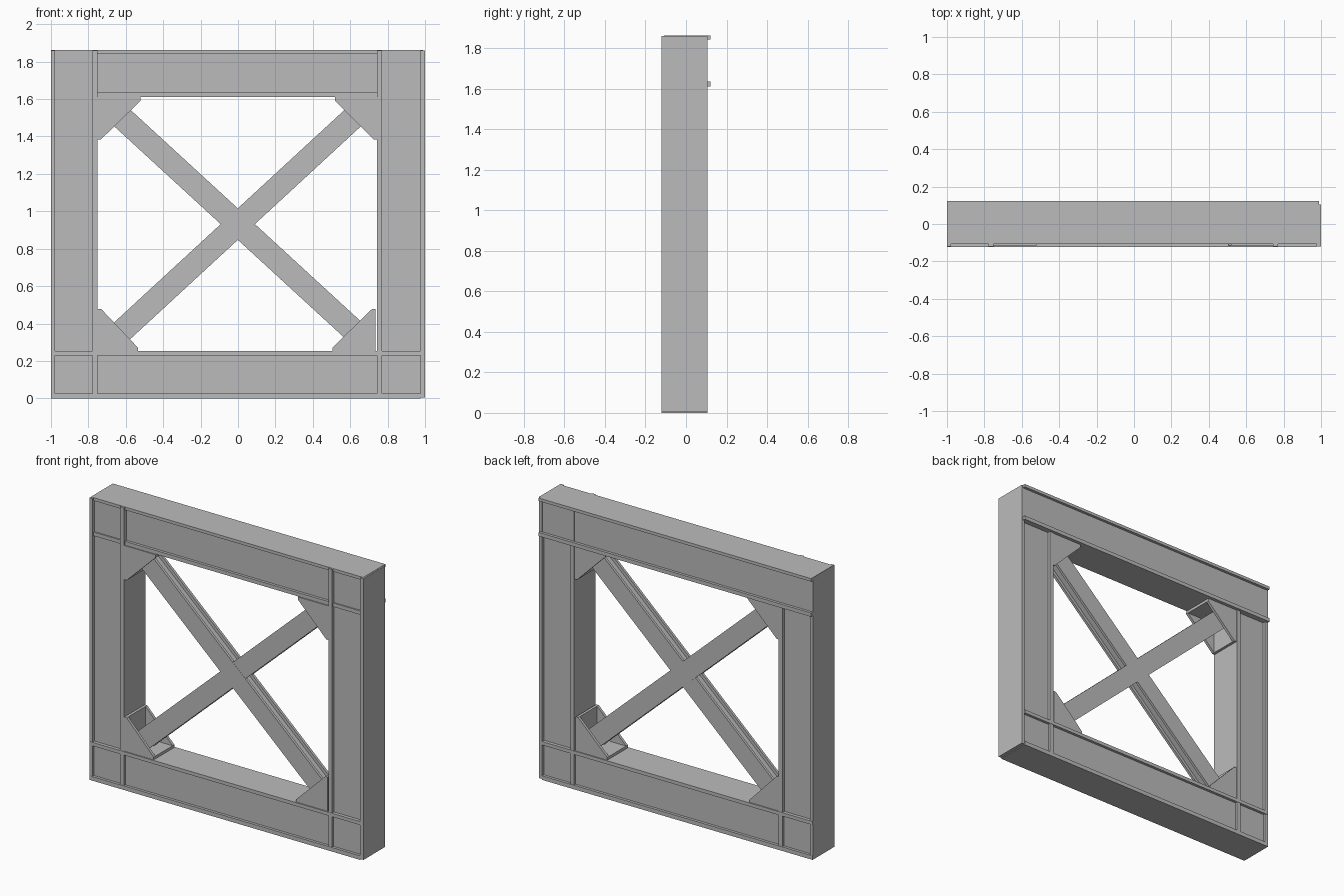
import bpy
import bmesh
from math import atan2, hypot
from mathutils import Matrix, Vector

if "Cube" in bpy.data.objects:
    bpy.data.objects.remove(bpy.data.objects["Cube"], do_unlink=True)

steel = bpy.data.materials.new("grey steel")
steel.use_nodes = True
GREY = (0.5, 0.5, 0.5, 1.0)
steel.diffuse_color = GREY
steel.node_tree.nodes["Principled BSDF"].inputs["Base Color"].default_value = GREY


def finish(name, bm):
    bmesh.ops.recalc_face_normals(bm, faces=bm.faces)
    mesh = bpy.data.meshes.new(name)
    bm.to_mesh(mesh)
    bm.free()
    mesh.materials.append(steel)
    obj = bpy.data.objects.new(name, mesh)
    bpy.context.collection.objects.link(obj)
    return obj


def add_box(bm, x, y, z):
    """Box spanning the (low, high) pair on each axis."""
    spans = (x, y, z)
    size = [b - a for a, b in spans]
    centre = Vector([(a + b) / 2 for a, b in spans])
    bmesh.ops.create_cube(bm, size=1, matrix=Matrix.Translation(centre) @ Matrix.Diagonal((*size, 1)))


def add_plate(bm, outline, y0, y1):
    """Extrude an x-z outline along y."""
    face = bm.faces.new([bm.verts.new((x, y0, z)) for x, z in outline])
    new = bmesh.ops.extrude_face_region(bm, geom=[face])["geom"]
    bmesh.ops.translate(bm, vec=(0, y1 - y0, 0), verts=[v for v in new if isinstance(v, bmesh.types.BMVert)])


# Columns: two wide flanges with a slightly recessed core
def column(name, outer, inner):
    bm = bmesh.new()
    for flange in (outer, inner):
        add_box(bm, flange, (-0.12, 0.105), (0.005, 1.86))
    low, high = sorted(outer + inner)[1:3]
    add_box(bm, (low, high), (-0.1, 0.085), (0.01, 1.855))
    finish(name, bm)


column("right_column", (-1.0, -0.978), (-0.777, -0.75))
column("left_column", (0.976, 1.0), (0.743, 0.771))


# Horizontal beams: the same section laid on its side
def beam(name, lower, upper, y, x_end):
    bm = bmesh.new()
    for flange in (lower, upper):
        add_box(bm, (-0.999, x_end), y, flange)
    add_box(bm, (-0.995, x_end - 0.004), (y[0] + 0.018, y[1] - 0.018), (lower[1], upper[0]))
    finish(name, bm)


beam("bottom_beam", (0.0, 0.027), (0.23, 0.253), (-0.122, 0.107), 0.976)
beam("top_beam", (1.61, 1.635), (1.842, 1.862), (-0.108, 0.122), 0.99)


# Corner brackets: two triangular cheeks joined by liner plates, open to the middle
def bracket(name, x, z, sx, sz, leg_x=0.225, leg_z=0.225, t=0.018):
    bm = bmesh.new()
    outline = [(0, 0), (leg_x, 0), (leg_x, t), (t, leg_z), (0, leg_z)]
    outline = [(x + sx * a, z + sz * b) for a, b in outline]
    add_plate(bm, outline, -0.115, -0.097)
    add_plate(bm, outline, 0.082, 0.1)
    add_box(bm, sorted((x, x + sx * leg_x)), (-0.097, 0.082), sorted((z, z + sz * t)))
    add_box(bm, sorted((x, x + sx * t)), (-0.097, 0.082), sorted((z + sz * t, z + sz * leg_z)))
    finish(name, bm)


bracket("bottom_right_bracket", -0.75, 0.253, 1, 1, 0.215)
bracket("bottom_left_bracket", 0.735, 0.253, -1, 1, 0.23)
bracket("top_right_bracket", -0.75, 1.61, 1, -1, 0.23)
bracket("top_left_bracket", 0.743, 1.61, -1, -1)


# Diagonal braces: front and back flanges with a narrower web between
def brace(name, start, end, inset):
    dx, dz = end[0] - start[0], end[1] - start[1]
    half = hypot(dx, dz) / 2
    bm = bmesh.new()
    for y in ((-0.053 + inset, -0.035), (0.017, 0.035 - inset)):
        add_box(bm, (-half, half), y, (-0.062, 0.062))
    add_box(bm, (-half, half), (-0.035, 0.017), (-0.042, 0.042))
    obj = finish(name, bm)
    obj.location = ((start[0] + end[0]) / 2, 0, (start[1] + end[1]) / 2)
    obj.rotation_euler.y = -atan2(dz, dx)


brace("falling_brace", (-0.68, 1.555), (0.67, 0.315), 0.0)
brace("rising_brace", (-0.68, 0.305), (0.675, 1.555), 0.001)
